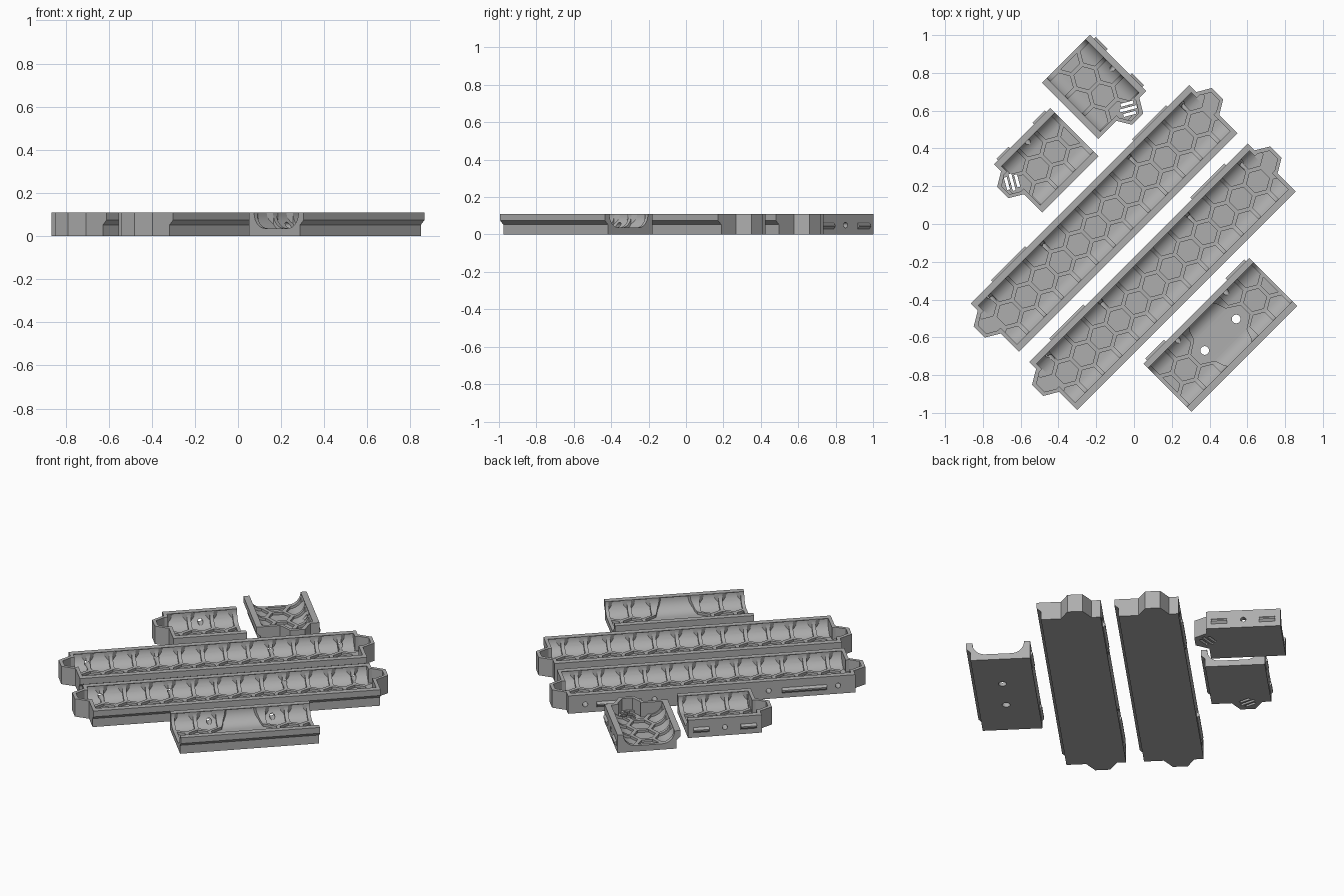
import bpy, bmesh, math
from mathutils import Vector

if "Cube" in bpy.data.objects:
    bpy.data.objects.remove(bpy.data.objects["Cube"])

H = 0.11          # tray height
HALF = 0.18       # half width
FLOOR = 0.036     # rib top height
DEPTH = 0.015     # honeycomb recess depth
WALL = 0.02       # end wall thickness
PITCH = 0.13      # honeycomb spacing

grey = bpy.data.materials.new("light grey plastic")
grey.diffuse_color = (0.42, 0.42, 0.42, 1)
grey.use_nodes = True
grey.node_tree.nodes["Principled BSDF"].inputs["Base Color"].default_value = grey.diffuse_color

AXES = {"u": lambda a, b, t: (t, a, b),
        "v": lambda a, b, t: (a, t, b),
        "z": lambda a, b, t: (a, b, t)}


def prisms(name, shapes, axis):
    """One mesh of straight prisms; each shape is (outline, low, high)."""
    bm = bmesh.new()
    for pts, lo, hi in shapes:
        a = [bm.verts.new(AXES[axis](x, y, lo)) for x, y in pts]
        b = [bm.verts.new(AXES[axis](x, y, hi)) for x, y in pts]
        bm.faces.new(a)
        bm.faces.new(b[::-1])
        for i in range(len(a)):
            j = (i + 1) % len(a)
            bm.faces.new((a[j], a[i], b[i], b[j]))
    bmesh.ops.recalc_face_normals(bm, faces=bm.faces)
    me = bpy.data.meshes.new(name)
    bm.to_mesh(me)
    bm.free()
    ob = bpy.data.objects.new(name, me)
    bpy.context.collection.objects.link(ob)
    return ob


def combine(ob, other, op):
    """Apply a boolean and remove the helper."""
    m = ob.modifiers.new("bool", "BOOLEAN")
    m.operation, m.solver, m.object = op, "EXACT", other
    bpy.context.view_layer.update()
    me = bpy.data.meshes.new_from_object(
        ob.evaluated_get(bpy.context.evaluated_depsgraph_get()))
    ob.modifiers.clear()
    ob.data = me
    bpy.data.objects.remove(other)


def ngon(cx, cy, r, n, start=0.0):
    return [(cx + r * math.cos(start + 2 * math.pi * i / n),
             cy + r * math.sin(start + 2 * math.pi * i / n)) for i in range(n)]


def channel(grow, top):
    """Cross-section of the round-cornered cavity."""
    r, cv, cz = 0.07 + grow, 0.075, FLOOR + 0.07
    arc = [(cv + r * math.sin(t), cz - r * math.cos(t))
           for t in [math.pi / 2 * i / 10 for i in range(11)]]
    if top > cz:
        arc.append((cv + r, top))
    return arc + [(-v, z) for v, z in reversed(arc)]


def bump(s, e, inset):
    """Outline of the end tab on side s, outer (inset 0) or inner."""
    if inset:
        pts = [(e - 0.022, 0.104), (e, 0.104), (e + 0.054, 0.07),
               (e + 0.054, 0.010), (e, -0.022), (e - 0.022, -0.022)]
    else:
        pts = [(e - 0.015, 0.128), (e, 0.128), (e + 0.074, 0.084),
               (e + 0.074, 0.0), (e, -0.044), (e - 0.015, -0.044)]
    return [(s * u, v) for u, v in pts]


def tray(name, length, place, angle, closed, holes, tabs, vent=0, mount=False):
    e = length / 2
    # outer body, with an overhanging lip along one side
    body = prisms(name, [([(-0.156, 0), (HALF, 0), (HALF, H), (-HALF, H),
                           (-HALF, 0.074), (-0.156, 0.052)], -e, e)], "u")
    for s in closed:
        combine(body, prisms("tab", [(bump(s, e, False), 0, H)], "z"), "UNION")
    # main cavity, open at unclosed ends
    lo = -(e - WALL) if -1 in closed else -(e + 0.1)
    hi = e - WALL if 1 in closed else e + 0.1
    combine(body, prisms("cavity", [(channel(0, 0.2), lo, hi)], "u"), "DIFFERENCE")
    for s in closed:
        combine(body, prisms("cavity", [(bump(s, e, True), FLOOR, 0.2)], "z"),
                "DIFFERENCE")
    # honeycomb recesses, three rows following the channel
    cells = []
    n = int(length / PITCH) + 2
    phase = 0.0 if round(length / PITCH) % 2 else 0.5
    for row in (-1, 0, 1):
        shift = phase if row else phase + 0.5
        for i in range(-n, n):
            u, v = (i + shift) * PITCH, row * PITCH * 0.866
            if abs(u) > e + 0.02:
                continue
            if mount and abs(u) < 0.14:
                continue
            cells.append((ngon(u, v, 0.0625, 6, math.pi / 6), 0.0, 0.2))
    if mount:
        half = [(0.185, -0.035), (0.185, 0.035), (0.118, 0.078), (0.1, 0.13), (0.07, 0.17)]
        low = [(u, -v) for u, v in half[2:]][::-1]
        right = low + half
        cells.append((right + [(-u, v) for u, v in reversed(right)], 0.0, 0.2))
    pocket = prisms("pockets", cells, "z")
    clip = prisms("clip", [(channel(DEPTH, 0.1), -(e - WALL), e - WALL)], "u")
    for s in closed:
        combine(clip, prisms("clip_tab", [(bump(s, e, True), FLOOR - DEPTH, 0.1)], "z"),
                "UNION")
    combine(pocket, clip, "INTERSECT")
    combine(body, pocket, "DIFFERENCE")
    # screw holes through the tabbed wall
    combine(body, prisms("holes", [(ngon(u, 0.05, 0.015, 16), 0.09, 0.25)
                                   for u in holes], "v"), "DIFFERENCE")
    # mounting holes in the floor
    if mount:
        combine(body, prisms("holes", [(ngon(u, 0, 0.023, 20), -0.1, 0.1)
                                       for u in (-0.118, 0.118)], "z"), "DIFFERENCE")
    # three slanted vent slots
    if vent:
        d, p = Vector((0.5, 0.866)), Vector((0.866, -0.5))
        slots = []
        for k, l in ((-1, 0.034), (0, 0.046), (1, 0.034)):
            c = Vector((vent * e, 0.046)) + p * 0.028 * k
            slots.append(([tuple(c + d * l * a + p * 0.008 * b) for a, b in
                           ((-1, -1), (1, -1), (1, 1), (-1, 1))], -0.1, 0.09))
        combine(body, prisms("slots", slots, "z"), "DIFFERENCE")
    # locking ridges on the outside of the wall
    ridge = [(HALF - 0.01, 0.03), (HALF, 0.03), (HALF + 0.012, 0.042),
             (HALF + 0.012, 0.05), (HALF, 0.062), (HALF - 0.01, 0.062)]
    combine(body, prisms("ridges", [(ridge, min(s * a, s * b), max(s * a, s * b))
                                    for s in (-1, 1) for a, b in [tabs]], "u"), "UNION")
    # finish
    body.data.materials.clear()
    body.data.materials.append(grey)
    for f in body.data.polygons:
        f.material_index = 0
    body.location = (place[0], place[1], 0)
    body.rotation_euler = (0, 0, math.radians(angle))
    bpy.ops.object.select_all(action="DESELECT")
    body.select_set(True)
    bpy.context.view_layer.objects.active = body
    bpy.ops.object.shade_smooth_by_angle(angle=math.radians(25))


def diagonal(u, v):
    return ((u - v) * math.sqrt(0.5), (u + v) * math.sqrt(0.5))


# two long trays closed at both ends
for label, v in (("long_tray_back", 0.133), ("long_tray_front", -0.304)):
    tray(label, 1.636, diagonal(-0.091, v), 45, (-1, 1),
         (-0.72, -0.325, 0.325, 0.72), (0.40, 0.655))
# open middle tray with floor mounting holes
tray("mounting_tray", 0.792, diagonal(-0.091, -0.738), 45, (),
     (-0.18, 0.18), (0.23, 0.37), mount=True)
# two short end trays with vents
tray("end_tray_left", 0.42, diagonal(-0.09, 0.567), 45, (-1,), (0,), (0.09, 0.18), vent=-1)
tray("end_tray_right", 0.42, (-0.211, 0.726), -45, (1,), (0,), (0.09, 0.18), vent=1)
